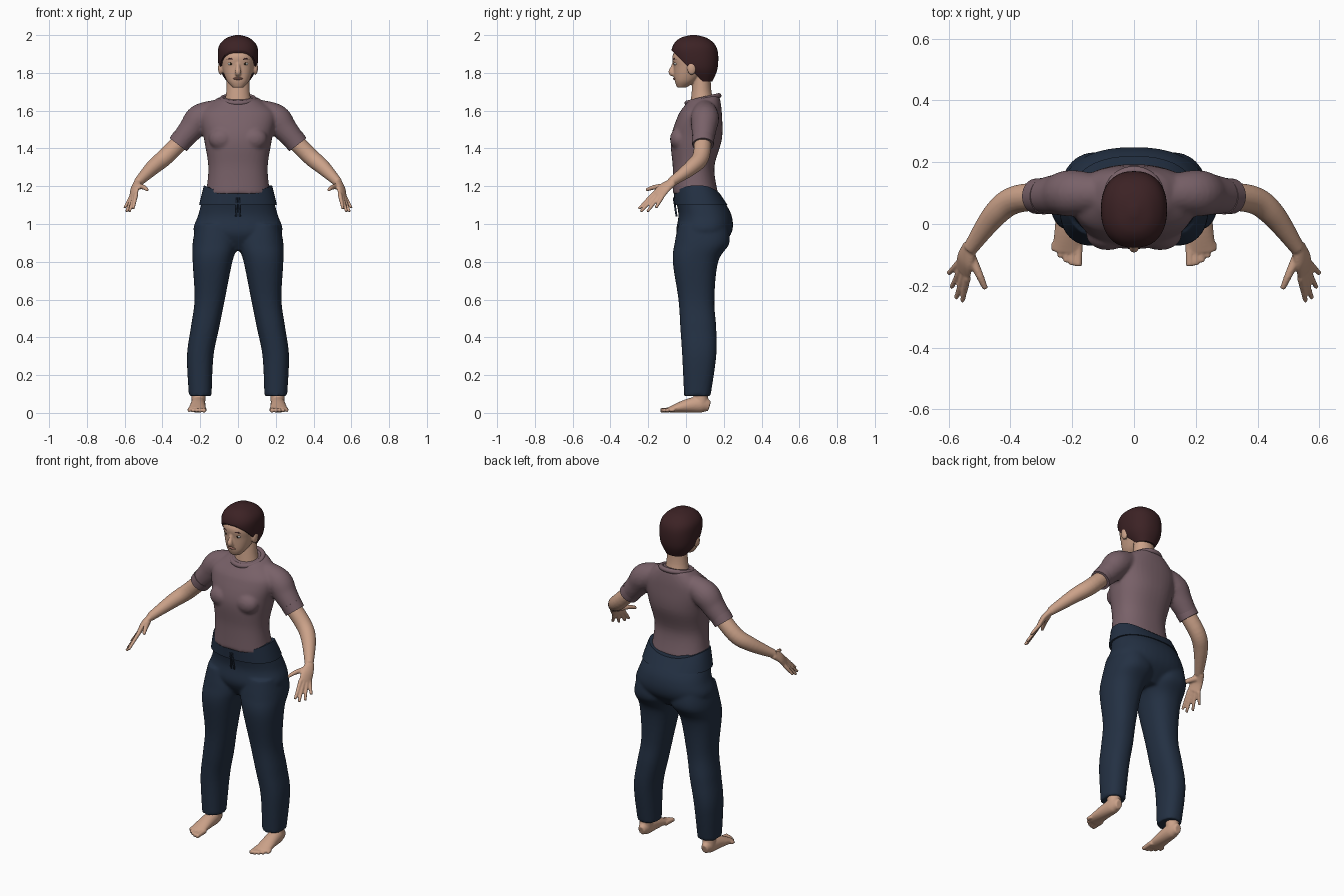
import bpy, bmesh, math
from mathutils import Vector, Matrix

cube = bpy.data.objects.get("Cube")
if cube:
    bpy.data.objects.remove(cube)

SIDES = {"left": 1, "right": -1}
X, Y, Z = Vector((1, 0, 0)), Vector((0, 1, 0)), Vector((0, 0, 1))


def material(name, *rgb):
    mat = bpy.data.materials.new(name)
    mat.use_nodes = True
    mat.diffuse_color = (*rgb, 1)
    shader = mat.node_tree.nodes["Principled BSDF"]
    shader.inputs["Base Color"].default_value = (*rgb, 1)
    shader.inputs["Roughness"].default_value = .8
    return mat


skin = material("skin", .6, .36, .25)
shirt_cloth = material("mauve cloth", .19, .12, .14)
trouser_cloth = material("navy cloth", .017, .03, .056)
hair_brown = material("dark brown hair", .045, .016, .018)
lip_tone = material("lips", .42, .19, .15)
eye_white = material("eye white", .6, .58, .54)
iris_dark = material("iris", .03, .02, .01)


def smooth_rows(rows, steps=6):
    """Catmull-Rom interpolation of rows of numbers."""
    result = []
    last = len(rows) - 1
    for i in range(last):
        before, start, end, after = (Vector(rows[max(0, min(last, i + j))]) for j in (-1, 0, 1, 2))
        tangent_in, tangent_out = (end - before) / 2, (after - start) / 2
        for step in range(steps):
            t = step / steps
            ease = t * t * (3 - 2 * t)
            result.append(start.lerp(end, ease) + tangent_in * t * (1 - t) ** 2 - tangent_out * t * t * (1 - t))
    return result + [Vector(rows[last])]


def oval(count, power):
    """Points of a unit superellipse."""
    for i in range(count):
        angle = math.tau * i / count
        yield [math.copysign(abs(w) ** (2 / power), w) for w in (math.cos(angle), math.sin(angle))]


def loft(bm, rings):
    loops = [[bm.verts.new(point) for point in ring] for ring in rings]
    faces = [bm.faces.new(loops[0]), bm.faces.new(loops[-1])]
    for low, high in zip(loops, loops[1:]):
        for i in range(len(low)):
            faces.append(bm.faces.new((low[i - 1], low[i], high[i], high[i - 1])))
    bmesh.ops.recalc_face_normals(bm, faces=faces)


def stack(bm, rows, side=1, power=2.3):
    """Upright form: rows of height, right edge, left edge, front, back."""
    rings = []
    for z, right, left, front, back in smooth_rows(rows):
        middle, depth = (right + left) / 2, (front + back) / 2
        rings.append([(side * (middle + (left - right) / 2 * u), depth + (back - front) / 2 * v, z)
                      for u, v in oval(40, power)])
    loft(bm, rings)


def centred(bm, rows, power=2.3):
    """Symmetric upright form: rows of height, half width, front, back."""
    stack(bm, [(z, -half, half, front, back) for z, half, front, back in rows], power=power)


def limb(bm, rows, ref=Y, side=1, count=20):
    """Tube: rows of x, y, z, radius along ref and, if different, radius across."""
    rows = smooth_rows([row if len(row) > 4 else (*row, row[3]) for row in rows])
    centres = [Vector(row[:3]) for row in rows]
    rings = []
    for i, (centre, row) in enumerate(zip(centres, rows)):
        along = (centres[min(i + 1, len(rows) - 1)] - centres[max(i - 1, 0)]).normalized()
        wide = (ref - along * ref.dot(along)).normalized()
        thin = along.cross(wide)
        ring = [centre + wide * row[3] * u + thin * row[4] * v for u, v in oval(count, 2)]
        rings.append([(side * p.x, p.y, p.z) for p in ring])
    loft(bm, rings)


def ball(bm, centre, radii):
    matrix = Matrix.Translation(centre) @ Matrix.Diagonal((*radii, 1))
    bmesh.ops.create_uvsphere(bm, u_segments=20, v_segments=12, radius=1, matrix=matrix)


def finish(name, bm, mat, voxel=0):
    """Make the object; a voxel size fuses its overlapping forms into one skin."""
    mesh = bpy.data.meshes.new(name)
    bm.to_mesh(mesh)
    bm.free()
    mesh.materials.append(mat)
    ob = bpy.data.objects.new(name, mesh)
    bpy.context.scene.collection.objects.link(ob)
    if voxel:
        fuse = ob.modifiers.new("fuse", "REMESH")
        fuse.mode, fuse.voxel_size, fuse.use_smooth_shade = "VOXEL", voxel, True
        soften = ob.modifiers.new("soften", "SMOOTH")
        soften.iterations = 3
    else:
        bpy.ops.object.select_all(action="DESELECT")
        ob.select_set(True)
        bpy.context.view_layer.objects.active = ob
        bpy.ops.object.shade_smooth_by_angle(angle=math.radians(50))


# Trousers: pelvis and two legs fused together
bm = bmesh.new()
centred(bm, [(.86, .1, 0, .16), (.95, .23, -.05, .24), (1.05, .21, -.04, .24), (1.15, .18, -.06, .18)])
for side in SIDES.values():
    stack(bm, [(.09, .14, .26, -.01, .13), (.3, .13, .27, -.02, .16), (.45, .1, .25, -.03, .16),
               (.6, .07, .23, -.04, .15), (.8, .03, .24, -.07, .17), (.9, 0, .24, -.06, .23),
               (1, .02, .22, -.04, .22)], side)
finish("trousers", bm, trouser_cloth, .009)

# Waistband rising over the hips
bm = bmesh.new()
centred(bm, [(1.1, .206, -.06, .22), (1.16, .18, -.064, .18)])
for v in bm.verts:
    v.co.z += (v.co.x / .18) ** 2 * (v.co.z - 1.1) * .75
finish("waistband", bm, trouser_cloth)

# Drawstring
bm = bmesh.new()
for side in SIDES.values():
    limb(bm, [(.005, -.065, 1.14, .005), (.01, -.05, 1.04, .005)], X, side, 8)
finish("drawstring", bm, trouser_cloth)

# Shirt: torso with the neckline dropped at the front, bust and sleeves
bm = bmesh.new()
centred(bm, [(1.16, .17, -.07, .17), (1.3, .157, -.07, .15), (1.45, .18, -.08, .19), (1.58, .2, -.04, .19),
             (1.65, .13, 0, .18), (1.67, .09, .01, .17)])
for v in bm.verts:
    v.co.z += (v.co.y - .09) * max(0, v.co.z - 1.58) * 2
for side in SIDES.values():
    ball(bm, (side * .085, -.035, 1.45), (.07, .05, .06))
    limb(bm, [(.11, .1, 1.6, .06), (.2, .1, 1.56, .075), (.25, .095, 1.5, .066), (.31, .09, 1.43, .055)], Y, side)
finish("shirt", bm, shirt_cloth, .009)

# Sleeve cuffs and collar
bm = bmesh.new()
for side in SIDES.values():
    limb(bm, [(.29, .09, 1.455, .059), (.317, .09, 1.42, .057)], Y, side, 28)
finish("sleeve_cuffs", bm, shirt_cloth)

bpy.ops.mesh.primitive_torus_add(major_segments=40, minor_segments=10, major_radius=.086, minor_radius=.014,
                                 location=(0, .09, 1.66), rotation=(.23, 0, 0))
collar = bpy.context.object
collar.name = "collar"
collar.data.materials.append(shirt_cloth)
bpy.ops.object.shade_smooth()

across_palm = Vector((.5, .8, -.3)).normalized()
knuckles = Vector((.553, -.15, 1.15))
fingertips = [(.555, -.25, 1.08), (.575, -.24, 1.065), (.59, -.205, 1.065), (.6, -.16, 1.085)]
for name, side in SIDES.items():
    # Arm with palm, fingers and thumb
    bm = bmesh.new()
    limb(bm, [(.26, .09, 1.48, .045), (.38, .08, 1.36, .045), (.45, .03, 1.3, .04), (.53, -.08, 1.22, .024)], Y, side)
    limb(bm, [(.53, -.07, 1.22, .025, .02), (.545, -.115, 1.19, .036, .017), (*knuckles, .038, .013)],
         across_palm, side)
    for i, tip in enumerate(fingertips):
        base = knuckles + across_palm * (i - 1.5) * .019
        limb(bm, [(*base, .012), (*tip, .008)], across_palm, side, 10)
    limb(bm, [(.53, -.1, 1.2, .017), (.5, -.165, 1.195, .013), (.48, -.21, 1.18, .009)], Z, side, 10)
    finish(name + "_arm", bm, skin, .005)

    # Foot with ankle and toes
    bm = bmesh.new()
    limb(bm, [(.205, .075, .15, .04), (.21, .08, .05, .036)], X, side)
    limb(bm, [(.21, .125, .035, .02, .026), (.21, .08, .045, .036, .044), (.213, 0, .036, .042, .035),
              (.217, -.09, .016, .047, .014)], X, side)
    for i in range(5):
        x, radius, tip = .18 + .0195 * i, .015 - .001 * i, -.136 + .003 * i * i
        limb(bm, [(x, -.06, .018, radius), (x, tip, .013, radius * .8)], X, side, 10)
    finish(name + "_foot", bm, skin, .005)

    # Eye, iris and eyebrow
    bm = bmesh.new()
    ball(bm, (side * .038, -.052, 1.848), (.016, .012, .008))
    finish(name + "_eye", bm, eye_white)
    bm = bmesh.new()
    ball(bm, (side * .038, -.058, 1.848), (.007, .008, .007))
    finish(name + "_iris", bm, iris_dark)
    bm = bmesh.new()
    limb(bm, [(.017, -.066, 1.868, .004), (.04, -.061, 1.875, .005), (.062, -.045, 1.868, .003)], Z, side, 8)
    finish(name + "_eyebrow", bm, hair_brown)

# Head, neck, nose and ears
bm = bmesh.new()
centred(bm, [(1.722, .028, -.047, 0), (1.76, .06, -.06, .06), (1.83, .085, -.065, .13), (1.9, .09, -.068, .15),
             (1.98, .05, 0, .1)])
centred(bm, [(1.6, .08, .02, .16), (1.7, .062, .03, .135), (1.8, .06, .04, .13)], power=2)
limb(bm, [(0, -.06, 1.86, .009), (0, -.07, 1.83, .011), (0, -.077, 1.805, .016), (0, -.065, 1.79, .014)], X)
for side in SIDES.values():
    ball(bm, (side * .092, .03, 1.825), (.014, .024, .036))
finish("head", bm, skin, .005)

# Lips
bm = bmesh.new()
ball(bm, (0, -.052, 1.77), (.027, .018, .008))
finish("lips", bm, lip_tone)

# Short hair, trimmed along a plane from forehead to nape
bm = bmesh.new()
centred(bm, [(1.755, .06, .03, .14), (1.82, .098, -.045, .166), (1.9, .107, -.076, .17), (1.95, .097, -.066, .153),
             (1.985, .06, -.03, .11), (2, .012, .025, .055)])
bmesh.ops.bisect_plane(bm, geom=bm.verts[:] + bm.edges[:] + bm.faces[:], plane_co=(0, -.07, 1.912),
                       plane_no=(0, 1, 1), clear_inner=True)
bmesh.ops.holes_fill(bm, edges=[e for e in bm.edges if e.is_boundary])
finish("hair", bm, hair_brown)
